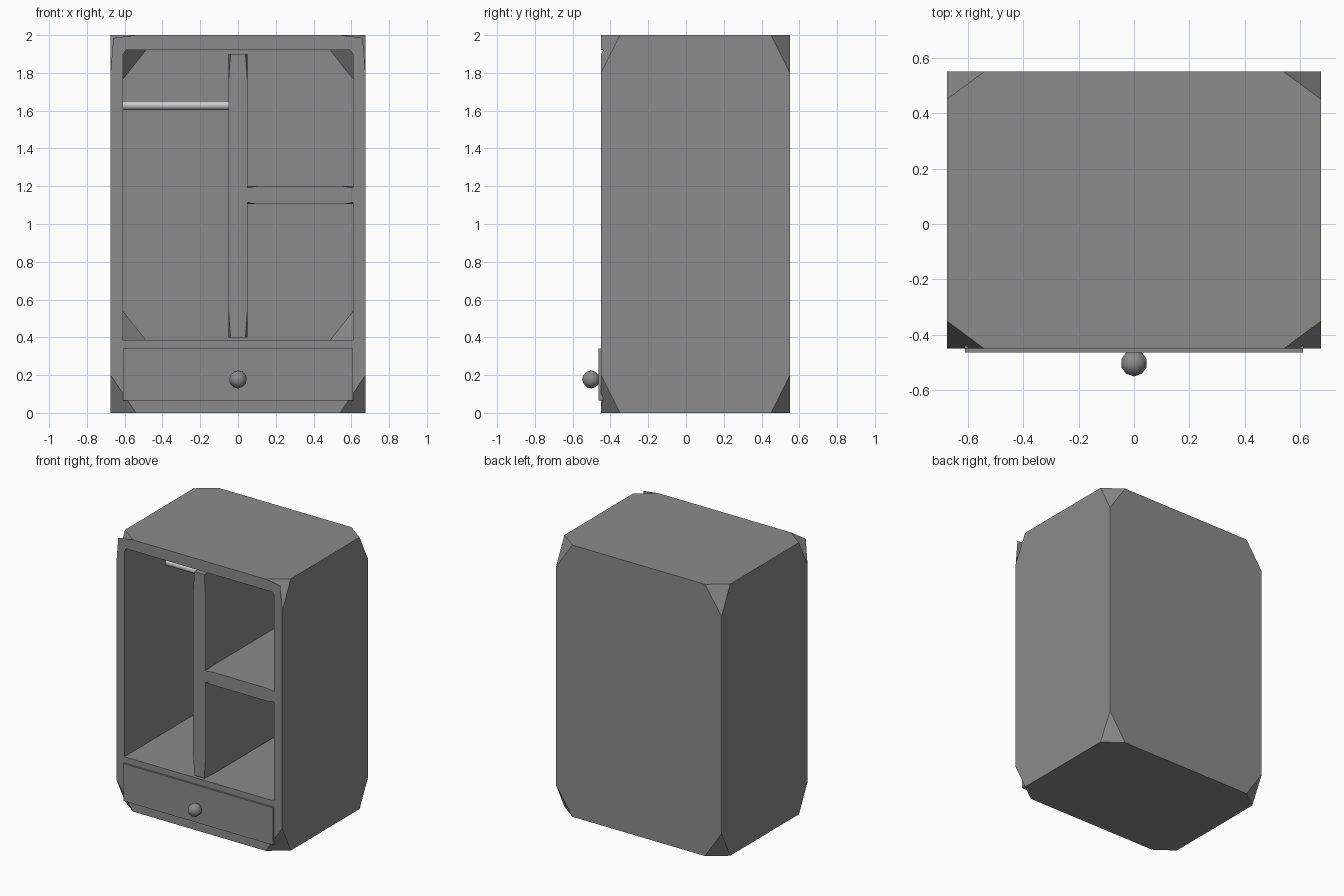
import bpy, bmesh, math
from itertools import product

if "Cube" in bpy.data.objects:
    bpy.data.objects.remove(bpy.data.objects["Cube"])


def material(name, value):
    mat = bpy.data.materials.new(name)
    mat.diffuse_color = (value, value, value, 1)
    mat.use_nodes = True
    mat.node_tree.nodes["Principled BSDF"].inputs["Base Color"].default_value = mat.diffuse_color
    return mat


dark_grey = material("dark_grey", 0.26)
pale_metal = material("pale_metal", 0.8)


def hull(name, points, fins=()):
    """Convex solid through the points, flat faces merged, plus loose flat fins."""
    bm = bmesh.new()
    for p in points:
        bm.verts.new(p)
    bmesh.ops.convex_hull(bm, input=bm.verts[:])
    loose = [v for v in bm.verts if not v.link_faces]
    bmesh.ops.delete(bm, geom=loose, context='VERTS')
    bmesh.ops.dissolve_limit(bm, angle_limit=0.005, verts=bm.verts[:], edges=bm.edges[:])
    bmesh.ops.recalc_face_normals(bm, faces=bm.faces[:])
    mesh = bpy.data.meshes.new(name)
    bm.to_mesh(mesh)
    bm.free()
    ob = bpy.data.objects.new(name, mesh)
    bpy.context.collection.objects.link(ob)
    mesh.materials.append(dark_grey)
    return ob


def corner_points(lo, hi, cut, sharp_front=False):
    """Box corners, each clipped by the cut distances along x, y and z."""
    pts = []
    for s in product((0, 1), repeat=3):
        c = [(lo, hi)[s[i]][i] for i in range(3)]
        if sharp_front and s[1] == 0:
            pts.append(c)
            continue
        for i in range(3):
            p = list(c)
            p[i] += cut[i] if s[i] == 0 else -cut[i]
            pts.append(p)
    return pts


def clipped_box(name, lo, hi):
    cut = [0.1 * (b - a) for a, b in zip(lo, hi)]
    return hull(name, corner_points(lo, hi, cut))


# Cabinet body with clipped corners
body = clipped_box("cabinet_body", (-0.675, -0.45, 0), (0.675, 0.55, 2))

# Hollow interior, clipped only at the back corners
cutter = hull("interior_cutter", corner_points(
    (-0.61, -0.6, 0.385), (0.61, 0.50, 1.92), (0.122, 0.1, 0.154), True))
cutter.hide_render = True
mod = body.modifiers.new("interior", 'BOOLEAN')
mod.operation = 'DIFFERENCE'
mod.solver = 'EXACT'
mod.object = cutter
bpy.context.view_layer.objects.active = body
bpy.ops.object.modifier_apply(modifier=mod.name)
bpy.data.objects.remove(cutter)

# Thin face pieces that stand in front of the clipped upper front corners
for side, s in (("left", -1), ("right", 1)):
    tri = [(s * 0.54, -0.45, 2), (s * 0.675, -0.45, 1.8), (s * 0.66, -0.45, 1.985)]
    mesh = bpy.data.meshes.new("corner_facing_" + side)
    mesh.from_pydata(tri, [], [(0, 1, 2) if s > 0 else (2, 1, 0)])
    mesh.materials.append(dark_grey)
    if mesh.polygons[0].normal.y > 0:
        mesh.flip_normals()
    bpy.context.collection.objects.link(bpy.data.objects.new(mesh.name, mesh))

# Upright divider and side shelf
clipped_box("divider", (-0.05, -0.45, 0.40), (0.05, 0.50, 1.90))
clipped_box("shelf", (0.045, -0.45, 1.105), (0.612, 0.50, 1.20))

# Drawer front
hull("drawer_front", corner_points((-0.61, -0.463, 0.065), (0.61, -0.44, 0.34), (0, 0, 0)))

# Drawer knob
bpy.ops.mesh.primitive_ico_sphere_add(subdivisions=2, radius=0.048, location=(0, -0.502, 0.177))
knob = bpy.context.object
knob.name = "drawer_knob"
knob.data.materials.append(dark_grey)
bpy.ops.object.shade_smooth()

# Pale hanging rod
bpy.ops.mesh.primitive_cylinder_add(vertices=16, radius=0.024, depth=0.57,
                                    location=(-0.33, 0.05, 1.628),
                                    rotation=(0, math.pi / 2, 0))
rod = bpy.context.object
rod.name = "hanging_rod"
rod.data.materials.append(pale_metal)
bpy.ops.object.shade_smooth_by_angle(angle=math.radians(40))
